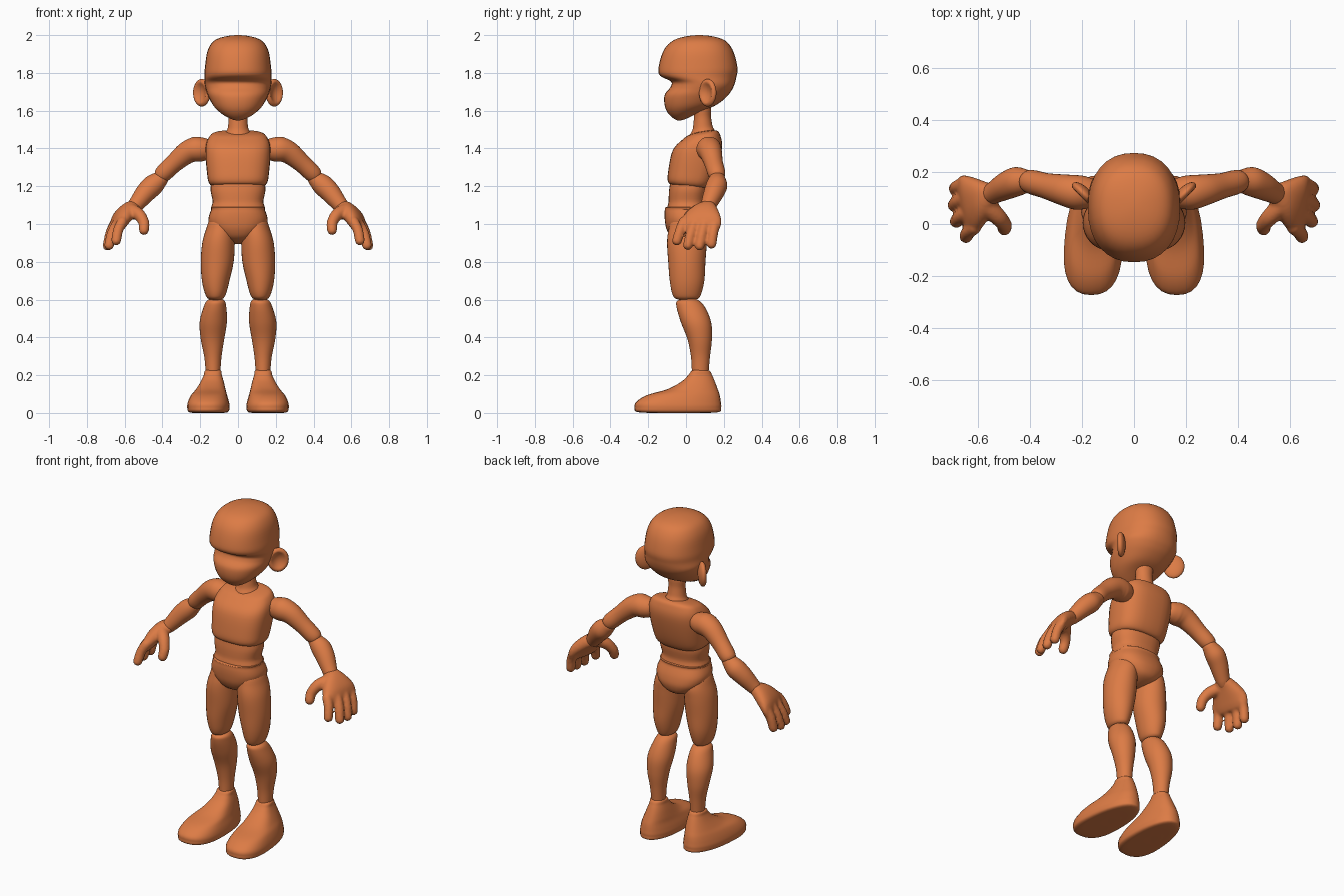
import bpy, bmesh
from math import cos, sin, pi
from mathutils import Vector as V

skin = bpy.data.materials.new("orange")
skin.diffuse_color = (0.72, 0.2, 0.06, 1)
X = V((1, 0, 0))


def spow(a, p):
    return (1 if a >= 0 else -1) * abs(a) ** p


def spline(a, b, c, d, t):
    return 0.5 * (2 * b + (c - a) * t + (2 * a - 5 * b + 4 * c - d) * t * t
                  + (3 * b - a - 3 * c + d) * t ** 3)


def skin_rings(bm, rings, e=2.0, taper=0.0, n=32, steps=5):
    """Smooth closed loft through rings (centre, half axis u, half axis v); both ends are poles."""
    flip = lambda r: (r[0], -r[1], -r[2])
    P = [flip(rings[1])] + rings + [flip(rings[-2])]
    dense = [tuple(spline(*(P[i + k][j] for k in range(4)), s / steps) for j in range(3))
             for i in range(len(P) - 3) for s in range(steps)] + [rings[-1]]
    loops = []
    for c, u, v in dense[1:-1]:
        loops.append([bm.verts.new(c + u * spow(cos(a), 2 / e)
                                   + v * spow(sin(a), 2 / e) * (1 + taper * cos(a)))
                      for a in (2 * pi * k / n for k in range(n))])
    for a, b in zip(loops, loops[1:]):
        for k in range(n):
            bm.faces.new((a[k], a[(k + 1) % n], b[(k + 1) % n], b[k]))
    for loop, pole in ((loops[0], rings[0][0]), (loops[-1], rings[-1][0])):
        p = bm.verts.new(pole)
        for k in range(n):
            bm.faces.new((loop[k], loop[(k + 1) % n], p))


def finish(name, bm, mirror=False, remesh=0):
    bmesh.ops.recalc_face_normals(bm, faces=bm.faces)
    me = bpy.data.meshes.new(name)
    bm.to_mesh(me)
    bm.free()
    for p in me.polygons:
        p.use_smooth = True
    me.materials.append(skin)
    ob = bpy.data.objects.new(name, me)
    bpy.context.collection.objects.link(ob)
    if remesh:
        m = ob.modifiers.new("fuse", 'REMESH')
        m.mode, m.voxel_size, m.use_smooth_shade = 'VOXEL', remesh, True
        m = ob.modifiers.new("soften", 'SMOOTH')
        m.factor, m.iterations = 0.5, 4
    if mirror:
        m = ob.modifiers.new("mirror", 'MIRROR')
        m.use_mirror_merge = False


def body(name, rows, e=2.0, taper=0.0, mirror=False):
    """Rows: front y, front z, back y, back z, half width, front x, back x."""
    rings = []
    for r in rows:
        fy, fz, by, bz, w, fx, bx = (tuple(r) + (0, 0))[:7] if len(r) == 5 else r
        A, B = V((fx, fy, fz)), V((bx, by, bz))
        rings.append(((A + B) / 2, (A - B) / 2, X * w))
    bm = bmesh.new()
    skin_rings(bm, rings, e, taper)
    finish(name, bm, mirror)


def tube(bm, pts, n=32):
    """Round-ended limb through points x, y, z, radius."""
    p = [V(q[:3]) for q in pts]
    r = [q[3] for q in pts]
    d0, d1 = (p[0] - p[1]).normalized(), (p[-1] - p[-2]).normalized()
    path = ([(p[0] + d0 * r[0], 0), (p[0] + d0 * r[0] * .7, r[0] * .71)] + list(zip(p, r))
            + [(p[-1] + d1 * r[-1] * .7, r[-1] * .71), (p[-1] + d1 * r[-1], 0)])
    rings = []
    for i, (c, rad) in enumerate(path):
        d = (path[min(i + 1, len(path) - 1)][0] - path[max(i - 1, 0)][0]).normalized()
        u = d.cross(V((0, 1, 0))).normalized()
        rings.append((c, u * rad, d.cross(u) * rad))
    skin_rings(bm, rings, n=n)


# head with brow ridge and muzzle
body("head", [
    (.07, 2.0, .07, 2.0, 0), (-.05, 1.98, .19, 1.98, .11), (-.115, 1.925, .245, 1.925, .158),
    (-.145, 1.83, .272, 1.83, .175), (-.137, 1.785, .266, 1.775, .177),
    (-.08, 1.755, .255, 1.735, .177), (-.082, 1.725, .24, 1.705, .171),
    (-.114, 1.68, .212, 1.67, .157), (-.108, 1.61, .16, 1.63, .125),
    (-.07, 1.562, .09, 1.60, .075), (-.02, 1.55, -.02, 1.55, 0)], e=2.25)

# ears: dished discs turned back
bm = bmesh.new()
bmesh.ops.create_uvsphere(bm, u_segments=32, v_segments=20, radius=1)
along, out = V((.7, .7, 0)), V((.7, -.7, 0))
for v in bm.verts:
    a, b, c = v.co
    rr = a * a + c * c
    b = b * .026 - (.03 * max(0, 1 - rr / .6) if b > 0 else 0)
    v.co = V((.192, .115, 1.695)) + along * a * .06 + out * b + V((0, 0, c * .073))
finish("ear", bm, mirror=True)

# torso
body("neck", [
    (.09, 1.64, .09, 1.64, 0), (.046, 1.62, .13, 1.63, .05), (.042, 1.56, .132, 1.57, .049),
    (.035, 1.50, .14, 1.52, .054), (.02, 1.46, .15, 1.48, .065), (.08, 1.44, .08, 1.44, 0)])
body("chest", [
    (.09, 1.492, .09, 1.492, 0), (.025, 1.475, .16, 1.495, .115), (-.015, 1.45, .183, 1.465, .155),
    (-.07, 1.39, .19, 1.40, .172), (-.094, 1.28, .165, 1.28, .165),
    (-.094, 1.222, .135, 1.205, .152), (-.06, 1.205, .10, 1.19, .11),
    (.02, 1.195, .02, 1.195, 0)], e=2.7)
body("abdomen", [
    (.01, 1.25, .01, 1.25, 0), (-.07, 1.24, .10, 1.24, .12), (-.088, 1.19, .115, 1.19, .145),
    (-.092, 1.12, .105, 1.12, .134), (-.092, 1.07, .105, 1.07, .134),
    (.01, 1.05, .01, 1.05, 0)], e=2.4)
body("pelvis", [
    (.01, 1.094, .01, 1.094, 0), (-.098, 1.09, .11, 1.092, .132), (-.112, 1.075, .118, 1.075, .142),
    (-.112, 1.02, .14, 1.02, .157), (-.1, .965, .145, .965, .135),
    (-.065, .92, .115, .915, .075), (.02, .893, .02, .893, 0)], e=2.4)

# legs
body("thigh", [
    (.01, 1.06, .01, 1.06, 0, .09, .09), (-.07, 1.03, .08, 1.03, .055, .09, .09),
    (-.092, .97, .11, .97, .076, .094, .094), (-.1, .9, .11, .9, .086, .103, .103),
    (-.094, .8, .103, .8, .087, .11, .11), (-.086, .7, .097, .7, .073, .118, .118),
    (-.072, .63, .08, .63, .055, .119, .119), (-.05, .603, .06, .603, .036, .119, .119),
    (.005, .595, .005, .595, 0, .119, .119)], mirror=True)
body("shin", [
    (.01, .607, .01, .607, 0, .118, .118), (-.045, .593, .06, .6, .044, .118, .118),
    (-.05, .56, .1, .56, .06, .122, .122), (-.027, .48, .133, .48, .072, .131, .131),
    (.008, .39, .137, .39, .062, .135, .135), (.026, .3, .127, .3, .046, .133, .133),
    (.031, .22, .12, .22, .039, .132, .132), (.031, .19, .12, .19, .037, .132, .132),
    (.075, .17, .075, .17, 0, .132, .132)], mirror=True)
body("foot", [
    (.075, .228, .075, .228, 0, .132, .132), (.033, .225, .122, .225, .04, .133, .132),
    (.012, .2, .138, .2, .047, .134, .132), (-.025, .165, .153, .165, .06, .138, .134),
    (-.1, .125, .168, .125, .077, .148, .138), (-.205, .095, .178, .095, .093, .16, .142),
    (-.262, .06, .184, .06, .106, .164, .144), (-.272, .03, .186, .03, .11, .164, .145),
    (-.255, .004, .172, .004, .1, .164, .145), (-.12, .0, .05, .0, .05, .16, .15),
    (-.04, .0, -.04, .0, 0, .155, .155)], e=2.4, taper=.18, mirror=True)

# arms
for name, pts in {
    "upper_arm": [(.185, .12, 1.395, .062), (.225, .122, 1.395, .066), (.275, .132, 1.375, .059),
                  (.34, .147, 1.32, .049), (.395, .162, 1.268, .046)],
    "forearm": [(.415, .165, 1.235, .045), (.45, .163, 1.205, .056), (.49, .147, 1.165, .053),
                (.53, .125, 1.115, .044), (.552, .113, 1.088, .038)],
}.items():
    bm = bmesh.new()
    tube(bm, pts)
    finish(name, bm, mirror=True)

# hand: palm, four fingers and thumb fused together
bm = bmesh.new()
N = V((.74, 0, .68))
rings = []
for A, B, w in [((.525, .115, 1.115), (.525, .115, 1.115), 0),
                ((.535, .075, 1.1), (.55, .15, 1.1), .034),
                ((.565, .025, 1.075), (.595, .17, 1.07), .042),
                ((.595, -.02, 1.03), (.64, .185, 1.03), .042),
                ((.618, -.04, .99), (.662, .185, .995), .034),
                ((.635, -.02, .965), (.67, .165, .968), .02),
                ((.655, .07, .962), (.655, .07, .962), 0)]:
    A, B = V(A), V(B)
    rings.append(((A + B) / 2, (A - B) / 2, N * w))
skin_rings(bm, rings, e=2.4)
for base, tip in [((.613, -.012, 1.01), (.645, -.048, .912)), ((.64, .043, 1.0), (.682, .01, .888)),
                  ((.65, .098, 1.0), (.69, .072, .885)), ((.652, .152, 1.0), (.686, .135, .895))]:
    a, b = V(base), V(tip)
    mid = (a + b) / 2 + N * .008
    tube(bm, [(*a, .028), (*mid, .027), (*b, .026)], n=16)
tube(bm, [(.56, .065, 1.07, .036), (.52, .025, 1.045, .033), (.498, -.002, 1.005, .029),
          (.498, -.018, .968, .027)], n=16)
finish("hand", bm, mirror=True, remesh=.008)
